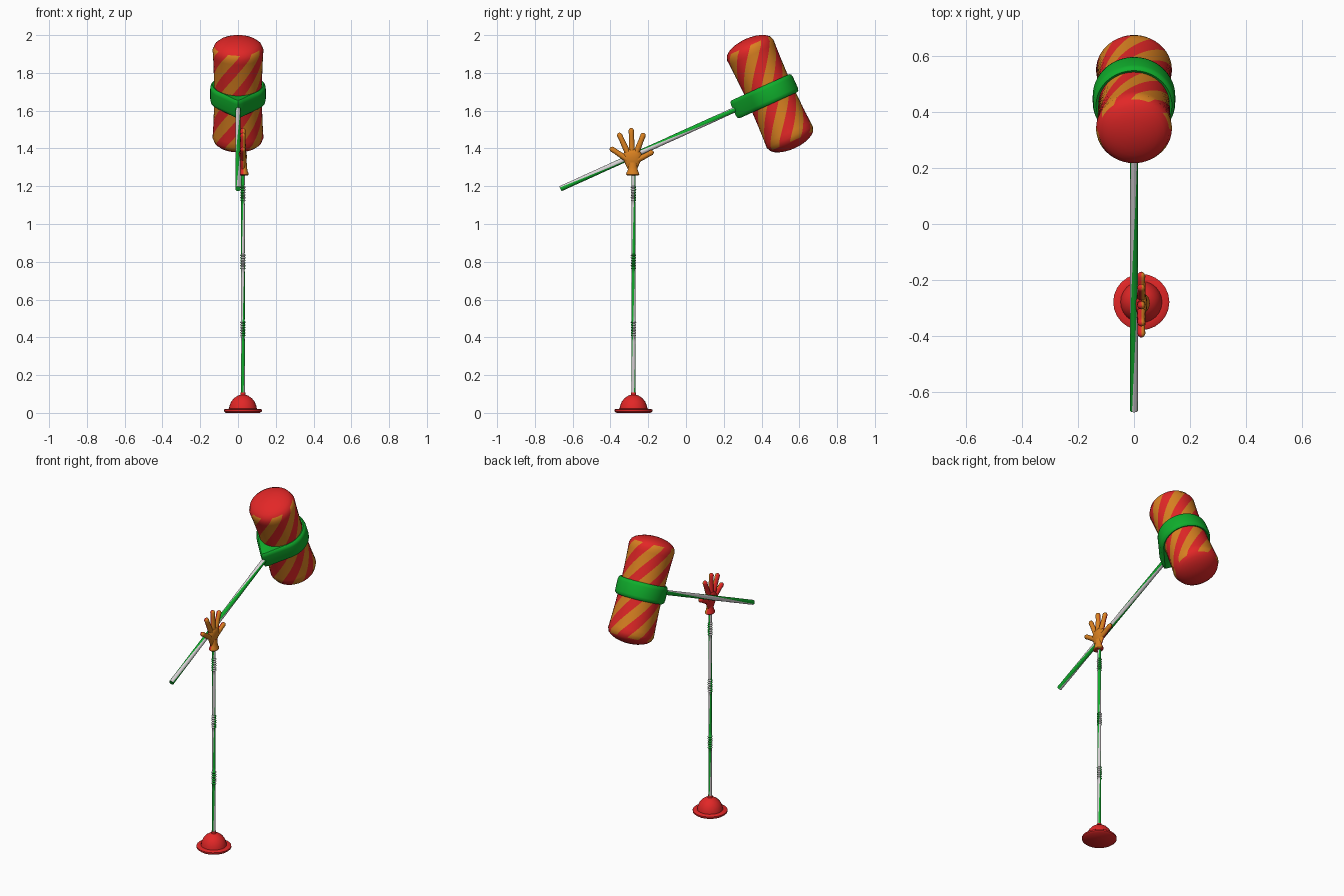
import bpy, bmesh, math
from mathutils import Matrix, Vector

if "Cube" in bpy.data.objects:
    bpy.data.objects.remove(bpy.data.objects["Cube"])

def colour(name, rgb):
    m = bpy.data.materials.new(name)
    m.diffuse_color = (*rgb, 1)
    m.use_nodes = True
    m.node_tree.nodes["Principled BSDF"].inputs["Base Color"].default_value = m.diffuse_color
    return m

RED = colour("red", (0.76, 0.02, 0.02))
ORANGE = colour("orange", (0.70, 0.22, 0.015))
GREEN = colour("green", (0.005, 0.42, 0.025))
WHITE = colour("pale_grey", (0.68, 0.64, 0.66))

def finish(name, bm, mats, angle=40):
    bmesh.ops.recalc_face_normals(bm, faces=bm.faces[:])
    me = bpy.data.meshes.new(name)
    bm.to_mesh(me)
    bm.free()
    for m in mats:
        me.materials.append(m)
    ob = bpy.data.objects.new(name, me)
    bpy.context.collection.objects.link(ob)
    bpy.ops.object.select_all(action='DESELECT')
    ob.select_set(True)
    bpy.context.view_layer.objects.active = ob
    bpy.ops.object.shade_smooth_by_angle(angle=math.radians(angle))
    return ob

def lathe(name, profile, sides, mats, matrix=Matrix(), twist=0.0, rule=None, angle=40):
    """Spin (radius, height) points round z; rule(column, row) picks the colour."""
    bm = bmesh.new()
    rings = []
    for r, z in profile:
        ring = []
        for i in range(sides):
            a = 2 * math.pi * i / sides + twist * z
            ring.append(bm.verts.new(matrix @ Vector((r * math.cos(a), r * math.sin(a), z))))
        rings.append(ring)
    for j in range(len(rings) - 1):
        for i in range(sides):
            k = (i + 1) % sides
            f = bm.faces.new((rings[j][i], rings[j][k], rings[j + 1][k], rings[j + 1][i]))
            f.material_index = rule(i, j) if rule else 0
    bm.faces.new(rings[0][::-1])
    bm.faces.new(rings[-1])
    return finish(name, bm, mats, angle)

def two_sided(ob):
    """Orange on the +x side, red elsewhere."""
    for p in ob.data.polygons:
        p.material_index = 1 if p.normal.x > 0.1 else 0

TILT = math.radians(24.4)
CENTRE = Vector((0, 0.445, 1.69))
HEAD = Matrix.Translation(CENTRE) @ Matrix.Rotation(TILT, 4, 'X')
SHAFT = Matrix.Translation(CENTRE) @ Matrix.Rotation(TILT - math.pi / 2, 4, 'X')
PX, PY = 0.026, -0.278
STAND = Matrix.Translation((PX, PY, 0))

# Suction cup base
lathe("suction_base", [(0.09, 0), (0.1, 0.008), (0.1, 0.017), (0.094, 0.021), (0.074, 0.022),
                       (0.071, 0.038), (0.062, 0.06), (0.047, 0.078), (0.028, 0.091), (0.014, 0.096),
                       (0.013, 0.108)], 24, [RED], STAND)

# Striped stand pole with three crinkled joints
pole = [(0.0105, 0.095 + 0.02 * i) for i in range(60)]
for zc in (0.445, 0.80, 1.16):
    pole = [p for p in pole if abs(p[1] - zc) > 0.05]
    pole += [(0.015 if i % 2 else 0.0095, zc - 0.042 + 0.007 * i) for i in range(13)]
pole.sort(key=lambda p: p[1])
lathe("stand_pole", pole, 12, [GREEN, WHITE], STAND, 3.0, lambda i, j: (i // 3) % 2)

# Striped mallet handle
lathe("mallet_handle", [(0.0145, -1.219 + 0.025 * i) for i in range(43)], 12,
      [GREEN, WHITE], SHAFT, 3.0, lambda i, j: (i // 3) % 2)

# Mallet barrel: slightly waisted, domed ends, spiral stripes
def barrel_radius(z):
    return 0.127 + 0.008 * (z / 0.253) ** 2

side = [(barrel_radius(z), z) for z in [0.253 * (i / 10 - 1) for i in range(21)]]
dome = [(0.135 * math.cos(t), 0.253 + 0.064 * math.sin(t))
        for t in [math.radians(d) for d in (22, 38, 52, 65, 78, 87)]]
profile = [(r, -z) for r, z in reversed(dome)] + side + dome
first, last = len(dome) - 1, len(dome) + len(side) - 1
lathe("mallet_barrel", profile, 48, [RED, ORANGE], HEAD, 6.0,
      lambda i, j: (i // 4) % 2 if first <= j <= last else 0, 30)

# Teardrop strap round the barrel, pointed toward the handle
def strap():
    bm = bmesh.new()
    r, tip, n = 0.147, 0.219, 72
    spread = math.acos(r / tip)
    section = [(-1, -0.044), (0.012, -0.052), (0.003, -0.045), (0, -0.03), (0, 0.03),
               (0.003, 0.045), (0.012, 0.052), (-1, 0.044)]
    rings = []
    for i in range(n):
        a = 2 * math.pi * i / n - math.pi
        outer = r / math.cos(max(0, spread - abs(a)))
        outer = min(outer, 0.213)
        ring = []
        for inset, z in section:
            d = 0.12 if inset < 0 else outer - inset
            ring.append(bm.verts.new(HEAD @ Vector((d * math.sin(a), -d * math.cos(a), z))))
        rings.append(ring)
    m = len(section)
    for i in range(n):
        for j in range(m):
            a, b = rings[i], rings[(i + 1) % n]
            bm.faces.new((a[j], b[j], b[(j + 1) % m], a[(j + 1) % m]))
    finish("barrel_strap", bm, [GREEN], 50)

strap()

# Hand: flared cuff and flattened palm
flat = Matrix.Translation((PX, PY - 0.006, 0)) @ Matrix.Diagonal((0.42, 1, 1, 1))
cuff = Matrix.Translation((PX + 0.004, PY - 0.004, 0)) @ Matrix.Diagonal((0.75, 1, 1, 1))
two_sided(lathe("hand_cuff", [(0.030, 1.258), (0.035, 1.262), (0.034, 1.27), (0.027, 1.282),
                              (0.024, 1.30), (0.022, 1.325)], 20, [RED, ORANGE], cuff))
two_sided(lathe("hand_palm", [(0.024, 1.29), (0.031, 1.305), (0.043, 1.33), (0.050, 1.352),
                              (0.047, 1.375), (0.034, 1.392), (0.012, 1.398)], 20,
                [RED, ORANGE], flat, angle=60))

# Spread fingers, as rounded tapered rods: (y tip, z tip, y root, z root)
fingers = [(-0.402, 1.403, -0.30, 1.335), (-0.357, 1.482, -0.303, 1.365),
           (-0.290, 1.508, -0.286, 1.37), (-0.222, 1.482, -0.268, 1.365),
           (-0.172, 1.384, -0.265, 1.335)]
for k, (ty, tz, ry, rz) in enumerate(fingers):
    root, tip = Vector((PX, ry, rz)), Vector((PX, ty, tz))
    d = tip - root
    L = d.length
    mat = Matrix.Translation(root) @ Matrix.Rotation(math.atan2(-d.y, d.z), 4, 'X')
    two_sided(lathe(f"finger_{k + 1}", [(0.016, 0), (0.015, L * 0.4), (0.0135, L * 0.7), (0.0145, L - 0.014),
                                        (0.0115, L - 0.006), (0.006, L - 0.001), (0.002, L)],
                    12, [RED, ORANGE], mat, angle=60))
